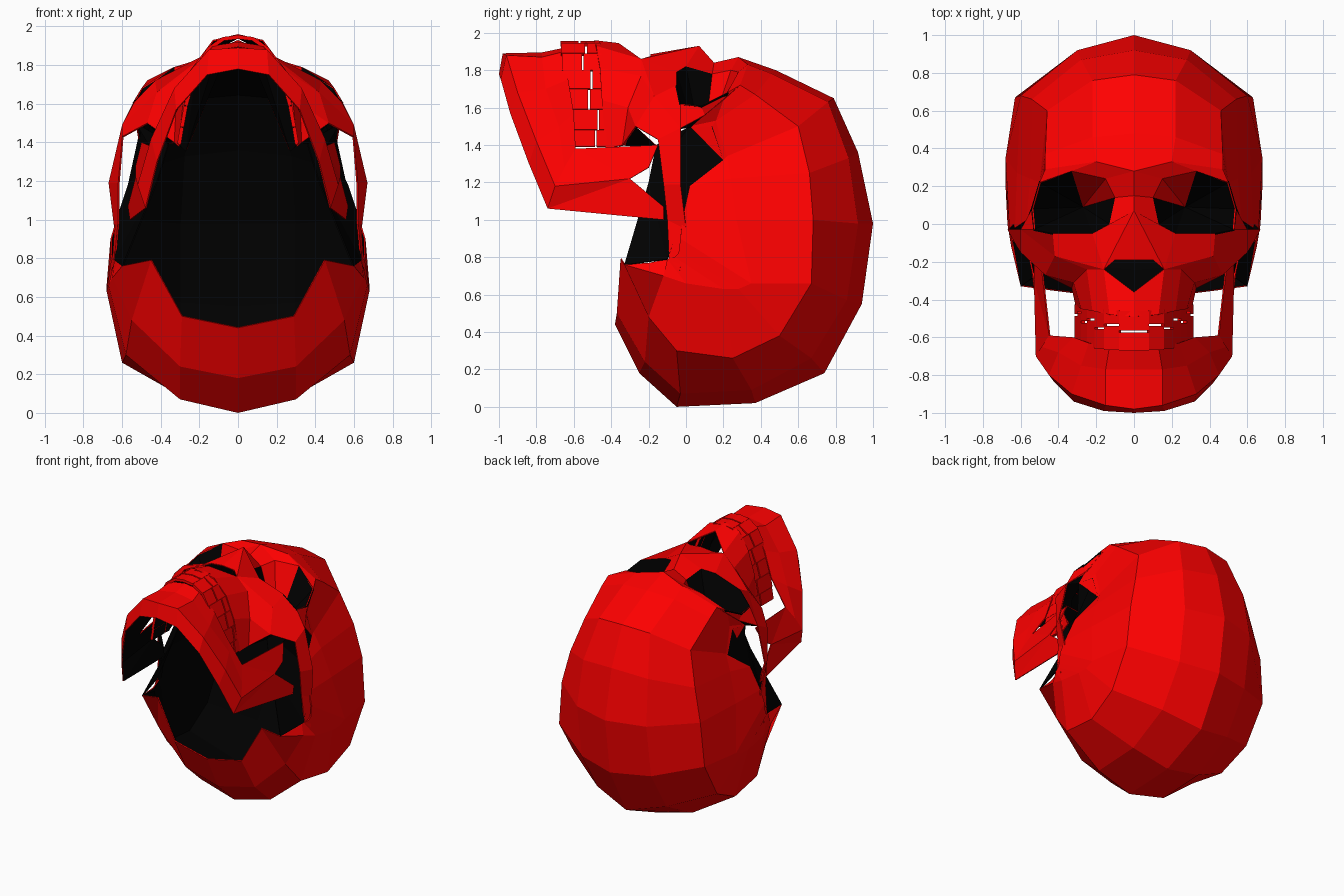
import bpy, bmesh
from mathutils import Vector

if "Cube" in bpy.data.objects:
    bpy.data.objects.remove(bpy.data.objects["Cube"])


def material(name, rgb):
    m = bpy.data.materials.new(name)
    m.diffuse_color = (*rgb, 1)
    m.use_nodes = True
    m.node_tree.nodes["Principled BSDF"].inputs["Base Color"].default_value = m.diffuse_color
    return m


RED = material("red_bone", (1, 0, 0))
DARK = material("dark_inside", (0, 0, 0))


def shell(name, polys, centre, thickness=0.008, skin=RED):
    """Half shell facing away from centre, mirrored, with a dark inner skin."""
    bm = bmesh.new()
    for pts in polys:
        clean = []
        for p in pts:
            if p not in clean:
                clean.append(p)
        if len(clean) < 3:
            continue
        f = bm.faces.new([bm.verts.new(p) for p in clean])
        f.normal_update()
        if f.normal.dot(f.calc_center_median() - Vector(centre)) < 0:
            f.normal_flip()
    bmesh.ops.remove_doubles(bm, verts=bm.verts[:], dist=0.001)
    me = bpy.data.meshes.new(name)
    bm.to_mesh(me)
    bm.free()
    me.materials.append(skin)
    me.materials.append(DARK)
    ob = bpy.data.objects.new(name, me)
    bpy.context.collection.objects.link(ob)
    mir = ob.modifiers.new("mirror", 'MIRROR')
    mir.merge_threshold = 0.002
    sol = ob.modifiers.new("inner_skin", 'SOLIDIFY')
    sol.thickness = thickness
    sol.offset = -1
    sol.material_offset = 1
    return ob


def grid(rows):
    """Quads between neighbouring rows of points."""
    return [(a[i], a[i + 1], b[i + 1], b[i])
            for a, b in zip(rows, rows[1:]) for i in range(len(a) - 1)]


# Cranium: meridians running from brow over the crown to the nape
mid = [(0, y, z) for y, z in [
    (.28, 1.87), (.48, 1.80), (.79, 1.65), (.92, 1.36), (1.0, .98), (.94, .55),
    (.74, .18), (.37, .02), (-.05, .0), (-.25, .18), (-.38, .44)]]
inner = [(.2, .33, 1.83), (.22, .46, 1.78), (.22, .76, 1.63), (.28, .87, 1.33),
         (.3, .92, .98), (.3, .86, .57), (.3, .67, .26), (.3, .35, .09),
         (.3, -.03, .07), (.3, -.22, .24), (.29, -.37, .5)]
outer = [(.47, .29, 1.72), (.47, .37, 1.67), (.46, .6, 1.5), (.54, .66, 1.25),
         (.6, .68, 1.0), (.63, .67, .66), (.62, .5, .38), (.6, .25, .26),
         (.58, -.05, .3), (.55, -.2, .48), (.45, -.35, .79)]
side = [(.5, .2, 1.64), (.49, .16, 1.53), (.5, .22, 1.34), (.55, .24, 1.22),
        (.62, .27, 1.0), (.68, .35, .66), (.68, .28, .63), (.68, .2, .63),
        (.67, .0, .66), (.65, -.12, .7), (.6, -.33, .76)]
edge = [(.53, .1, 1.56), (.53, .02, 1.5), (.5, .2, 1.32), (.57, .02, 1.18),
        (.63, -.02, 1.0), (.66, -.03, .9), (.66, -.04, .82), (.655, -.06, .8),
        (.64, -.1, .79), (.62, -.1, .79), (.6, -.2, .77)]
cranium = grid([mid, inner, outer, side, edge])
temple = (.5, .14, 1.5)
cranium += [(edge[1], side[1], temple), (temple, side[1], edge[2])]
shell("cranium", cranium, (0, .2, .9))

# Face: ring from eye-socket rim to the surrounding bone
rim = [(.1, .14, 1.78), (.15, .24, 1.8), (.33, .28, 1.79), (.5, .22, 1.68),
       (.54, .08, 1.61), (.53, -.03, 1.62), (.43, -.05, 1.72),
       (.22, -.05, 1.79), (.13, .0, 1.82)]
nose_side, nose_tip = (.16, -.24, 1.86), (0, .07, 1.93)
cheek, cheek_out = (.42, -.17, 1.66), (.6, -.03, 1.49)
around = [(0, .15, 1.84), mid[0], inner[0], outer[0], edge[0],
          cheek_out, cheek, nose_side, nose_tip]
face = grid([rim + rim[:1], around + around[:1]])
face.append((edge[0], edge[1], cheek_out))

# Nasal bone
face += [(nose_tip, (.1, -.19, 1.875), (0, -.19, 1.885)),
         (nose_tip, nose_side, (.1, -.19, 1.875))]

# Upper jaw and cheekbone
low_out, low_in = (.6, -.15, 1.43), (.47, -.27, 1.5)
upper = [(0, -.36, 1.945), nose_side, (.25, -.24, 1.77), (.32, -.31, 1.6), (.33, -.34, 1.4)]
gum = [(0, -.49, 1.96), (.13, -.48, 1.93), (.22, -.46, 1.81),
       (.28, -.45, 1.64), (.31, -.43, 1.38)]
face += grid([upper, gum])
face += [(nose_side, upper[2], cheek), (upper[2], upper[3], low_in, cheek),
         (upper[3], upper[4], low_in), (cheek, low_in, low_out, cheek_out),
         (upper[4], (.36, -.16, 1.4), low_in)]
shell("face", face, (0, -.1, 1.0))

# Cheek arch running back to the ear
shell("cheek_arch", grid([
    [cheek_out, (.67, -.03, 1.19), (.64, .0, .95), (.655, -.035, .72)],
    [low_out, (.62, -.12, 1.19), (.62, -.1, 1.0), (.64, -.09, .79)]]), (0, -.07, 1.1))

# Eye socket: dark cone with a red upper wall
apex = (.27, .09, 1.36)
ring = rim + rim[:1]
cone = [(b, a, apex) for a, b in zip(ring, ring[1:])]
shell("eye_socket", cone[2:], (.3, .1, 1.0), skin=DARK)
shell("socket_wall", cone[:2], (.2, .6, .6))

# Dark side wall behind the temple opening and skull base
throat, bend, back = (.42, -.2, 1.2), (.44, -.1, 1.35), (.36, -.16, 1.4)
shell("temple_wall", [
    (edge[1], temple, edge[2], edge[3], bend), (edge[3], edge[4], edge[8], throat, bend),
    (edge[8], side[10], throat), (throat, back, bend), (back, bend, edge[1])],
    (0, .1, 1.1), skin=DARK)

# Lower jaw: base edge, chin, body and gum rows, then the rear branch
base = [(0, -1.0, 1.78), (.16, -.99, 1.75), (.32, -.94, 1.57), (.42, -.84, 1.3), (.48, -.74, 1.06)]
chin = [(0, -.98, 1.89), (.15, -.96, 1.88), (.33, -.9, 1.68), (.45, -.8, 1.42), (.52, -.7, 1.18)]
body = [(0, -.77, 1.895), (.15, -.77, 1.87), (.28, -.75, 1.7), (.4, -.68, 1.5), (.49, -.65, 1.28)]
top = [(0, -.65, 1.92), (.13, -.65, 1.9), (.24, -.63, 1.75), (.32, -.6, 1.57), (.45, -.59, 1.38)]
notch, hinge = (.53, -.3, 1.22), (.56, -.12, 1.0)
jaw = grid([base, chin, body, top])
jaw += [(top[4], (.5, -.15, 1.4), (.53, -.2, 1.28), notch),
        (top[4], notch, chin[4], body[4]), (chin[4], notch, base[4]),
        (notch, (.57, -.12, 1.07), hinge, base[4])]
shell("lower_jaw", jaw, (0, -.5, 1.2))

# Teeth: plates stepped along the dental arch, the two rows interlocking
arch = [Vector((x, 0, z)) for x, z in
        [(0, 1.955), (.08, 1.945), (.16, 1.89), (.21, 1.8), (.25, 1.7), (.28, 1.59),
         (.3, 1.48), (.315, 1.39)]]
for name, y0, y1 in (("upper_teeth", -.46, -.555), ("lower_teeth", -.67, -.565)):
    plates = []
    for i, (a, b) in enumerate(zip(arch, arch[1:])):
        shift = (1.95 - (a.z + b.z) / 2) * .17
        lo, hi = y0 + shift * .4, y1 + shift + (.02 if i % 2 else -.01)
        b2 = a.lerp(b, .98)
        plates.append(((a.x, lo, a.z), (b2.x, lo, b2.z), (b2.x, hi, b2.z), (a.x, hi, a.z)))
    shell(name, plates, (0, -.55, 1.3), .02)
